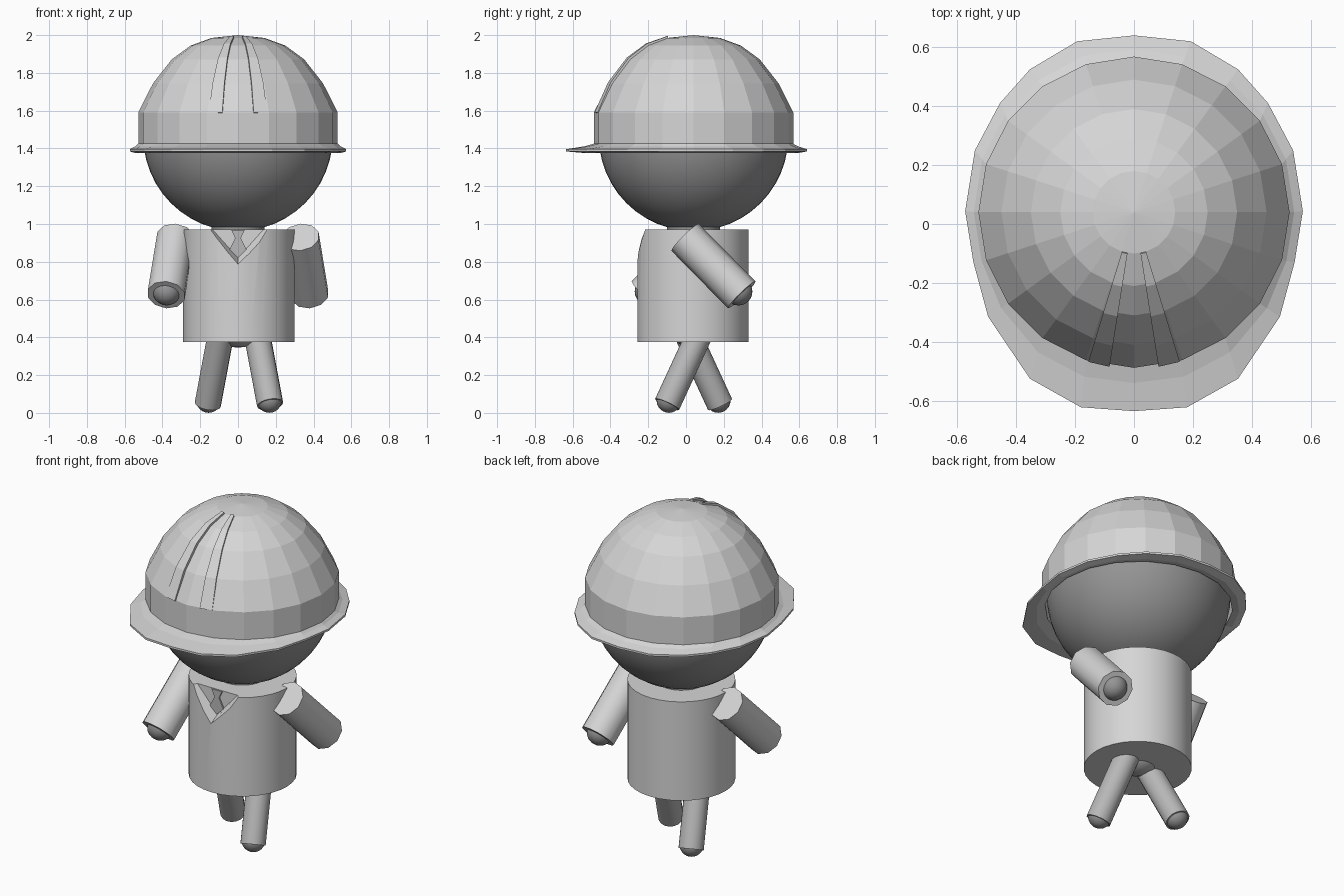
import bpy, bmesh, math
from mathutils import Vector

if "Cube" in bpy.data.objects:
    bpy.data.objects.remove(bpy.data.objects["Cube"], do_unlink=True)

CY = 0.04  # y of the body axis


def material(name, value):
    mat = bpy.data.materials.new(name)
    mat.use_nodes = True
    colour = (value, value, value, 1)
    mat.diffuse_color = colour
    mat.node_tree.nodes["Principled BSDF"].inputs["Base Color"].default_value = colour
    return mat


LIGHT = material("light grey", 0.67)
MID = material("medium grey", 0.48)
DARK = material("dark grey", 0.30)


def smooth_sharp(ob):
    bpy.ops.object.select_all(action='DESELECT')
    ob.select_set(True)
    bpy.context.view_layer.objects.active = ob
    bpy.ops.object.shade_smooth_by_angle(angle=math.radians(40))


def finish(name, bm, mat, smooth=True):
    """Turn a bmesh into a named object, smooth or faceted."""
    bmesh.ops.recalc_face_normals(bm, faces=bm.faces[:])
    me = bpy.data.meshes.new(name)
    bm.to_mesh(me)
    bm.free()
    me.materials.append(mat)
    ob = bpy.data.objects.new(name, me)
    bpy.context.collection.objects.link(ob)
    if smooth:
        smooth_sharp(ob)
    return ob


def loft(bm, rings, caps=False):
    """Skin a list of equal-length point rings."""
    vs = [[bm.verts.new(p) for p in ring] for ring in rings]
    n = len(vs[0])
    for a, b in zip(vs, vs[1:]):
        for i in range(n):
            bm.faces.new((a[i], a[(i + 1) % n], b[(i + 1) % n], b[i]))
    if caps:
        bm.faces.new(vs[0])
        bm.faces.new(vs[-1])
    return vs


def ball(name, centre, radius, mat, seg=24):
    bm = bmesh.new()
    bmesh.ops.create_uvsphere(bm, u_segments=seg, v_segments=seg // 2, radius=radius)
    bmesh.ops.translate(bm, verts=bm.verts[:], vec=centre)
    return finish(name, bm, mat)


def tube(name, start, end, radius, sides, mat):
    """Capped cylinder from start to end."""
    start, end = Vector(start), Vector(end)
    u = (end - start).cross(Vector((1, 0, 0))).normalized()
    w = (end - start).normalized().cross(u)
    angles = [2 * math.pi * i / sides for i in range(sides)]
    bm = bmesh.new()
    loft(bm, [[c + radius * (math.cos(t) * u + math.sin(t) * w) for t in angles]
              for c in (start, end)], caps=True)
    return finish(name, bm, mat)


def prism(name, front, y0, back, y1, mat):
    """Solid between two xz outlines."""
    bm = bmesh.new()
    loft(bm, [[(x, y0, z) for x, z in front], [(x, y1, z) for x, z in back]], caps=True)
    return finish(name, bm, mat, smooth=False)


# Head, neck and hips
ball("head", (0, CY, 1.465), 0.502, DARK, 48)
tube("neck", (0, CY, 0.88), (0, CY, 1.0), 0.14, 24, DARK)
ball("hips", (0, CY, 0.495), 0.15, MID)

# Torso with a bevelled V neckline cut into the front
torso = tube("torso", (0.005, CY - 0.003, 0.375), (0.005, CY - 0.003, 0.97), 0.295, 32, LIGHT)
cutter = prism("neckline_cutter",
               [(-0.265, 1.01), (0.265, 1.01), (0, 0.765)], -0.30,
               [(-0.17, 1.01), (0.17, 1.01), (0, 0.82)], -0.195, LIGHT)
cutter.hide_render = True
mod = torso.modifiers.new("neckline", 'BOOLEAN')
mod.operation, mod.solver, mod.object = 'DIFFERENCE', 'EXACT', cutter
bpy.context.view_layer.objects.active = torso
bpy.ops.object.modifier_apply(modifier=mod.name)
bpy.data.objects.remove(cutter, do_unlink=True)
smooth_sharp(torso)

# Necktie
tie = [(-0.035, 0.968), (0.035, 0.968), (0.015, 0.925), (0.045, 0.865),
       (0, 0.822), (-0.045, 0.865), (-0.015, 0.925)]
prism("necktie", tie, -0.203, tie, -0.194, MID)

# Arms and legs swing in opposite directions
for side, label in ((1, "left"), (-1, "right")):
    shoulder = Vector((side * 0.33, CY - side * 0.045, 0.93))
    wrist = Vector((side * 0.38, CY + side * 0.255, 0.625))
    tube(label + "_arm", shoulder, wrist, 0.102, 10, LIGHT)
    hand = wrist - (wrist - shoulder).normalized() * 0.025
    ball(label + "_hand", hand, 0.074, DARK)
    hip = Vector((side * 0.08 + 0.005, CY + side * 0.07, 0.50))
    ankle = Vector((side * 0.165 + 0.005, CY - side * 0.14, 0.045))
    tube(label + "_leg", hip, ankle, 0.07, 16, MID)
    foot = ankle - (ankle - hip).normalized() * 0.024
    ball(label + "_foot", foot, 0.066, DARK)

# Hard hat: faceted dome, oval brim and inner wall
SIDES = 20
DOME = [(0.14, 1.985), (0.25, 1.945), (0.35, 1.872), (0.45, 1.745), (0.528, 1.59)]
HALF_BRIM = [(0, .64), (.193, .62), (.353, .525), (.455, .41), (.54, .25), (.573, .044),
             (.545, -.13), (.495, -.315), (.353, -.525), (.18, -.622), (0, -.635)]
brim = HALF_BRIM + [(-x, y) for x, y in HALF_BRIM[-2:0:-1]]


def circle(r, z):
    return [Vector((r * math.sin(t), CY + r * math.cos(t), z))
            for t in (2 * math.pi * i / SIDES for i in range(SIDES))]


def oval(z, mix=1.0):
    return [c.lerp(Vector((x, y, z)), mix) for c, (x, y) in zip(circle(0.528, z), brim)]


bm = bmesh.new()
rings = [circle(r, z) for r, z in DOME]
rings += [circle(0.528, 1.425), oval(1.411, 0.35), oval(1.396), oval(1.384),
          oval(1.376, 0.35), circle(0.512, 1.385), circle(0.512, 1.57)]
vs = loft(bm, rings)
top = bm.verts.new((0, CY, 2.0))
for i in range(SIDES):
    bm.faces.new((top, vs[0][i], vs[0][(i + 1) % SIDES]))
finish("hard_hat", bm, LIGHT, smooth=False)

# Pair of raised ribs on the front of the hat, flush at the lower end
for side, label in ((1, "left"), (-1, "right")):
    bm = bmesh.new()
    rings = []
    for (r, z), rise in zip(DOME, (0.010, 0.012, 0.012, 0.010, 0.003)):
        ring = []
        for deg, lift in ((9, -0.02), (9, rise), (17, rise), (17, -0.02)):
            a = math.radians(deg) * side
            n = Vector((r, z - 1.475)).normalized()
            rr = r + lift * n.x
            ring.append((rr * math.sin(a), CY - rr * math.cos(a), z + lift * n.y))
        rings.append(ring)
    loft(bm, rings, caps=True)
    finish(label + "_hat_rib", bm, LIGHT, smooth=False)
